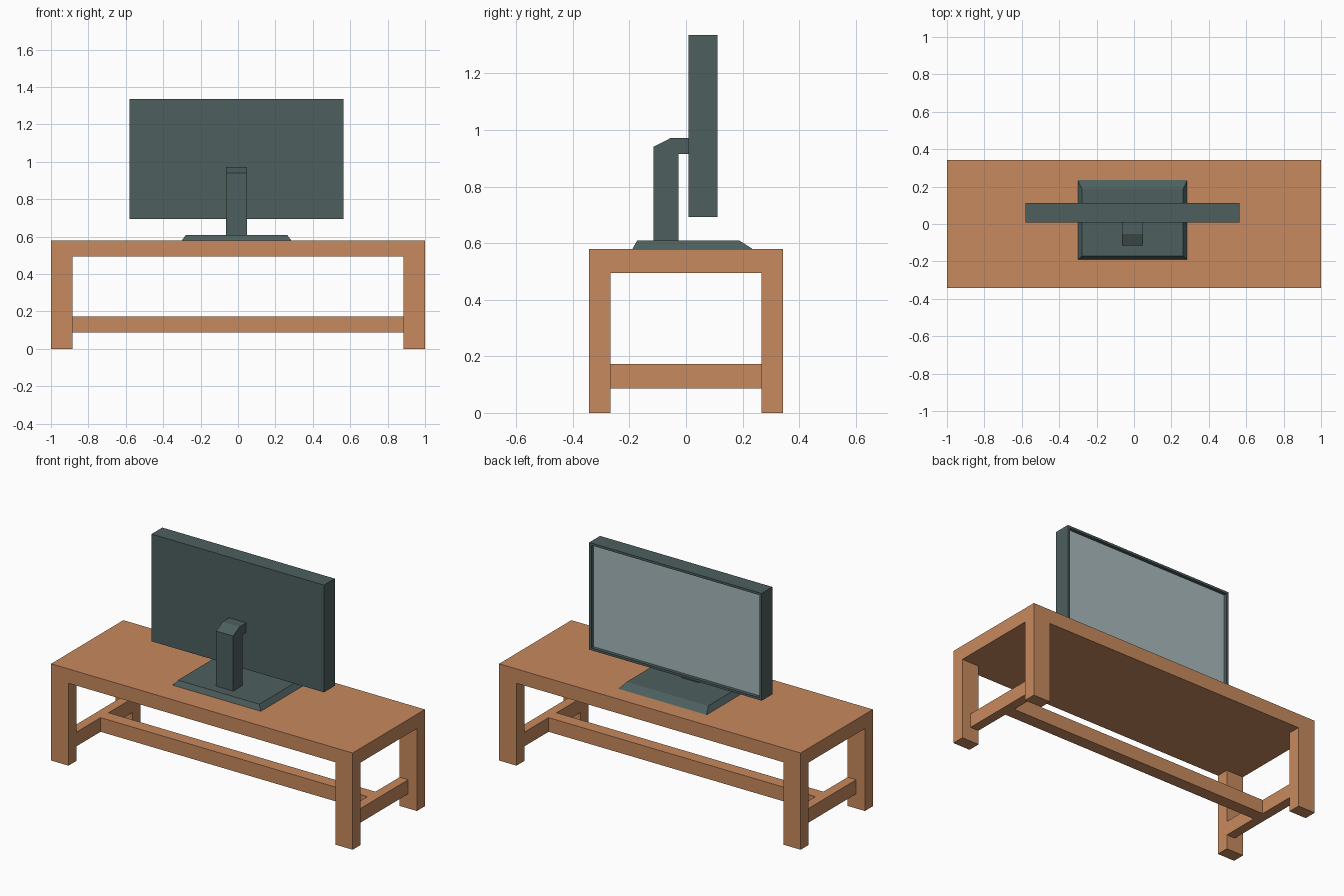
import bpy, bmesh
from mathutils import Vector

if "Cube" in bpy.data.objects:
    bpy.data.objects.remove(bpy.data.objects["Cube"])


def material(name, color):
    mat = bpy.data.materials.new(name)
    mat.diffuse_color = (*color, 1)
    mat.use_nodes = True
    mat.node_tree.nodes["Principled BSDF"].inputs["Base Color"].default_value = mat.diffuse_color
    return mat


wood = material("wood", (0.578, 0.254, 0.112))
casing = material("dark_casing", (0.074, 0.114, 0.112))
glass = material("screen_glass", (0.39, 0.485, 0.508))


def finish(name, bm, *mats):
    bmesh.ops.recalc_face_normals(bm, faces=bm.faces[:])
    mesh = bpy.data.meshes.new(name)
    bm.to_mesh(mesh)
    bm.free()
    for m in mats:
        mesh.materials.append(m)
    obj = bpy.data.objects.new(name, mesh)
    bpy.context.collection.objects.link(obj)
    return obj


def box_bm(lo, hi):
    lo, hi = Vector(lo), Vector(hi)
    bm = bmesh.new()
    bmesh.ops.create_cube(bm, size=1)
    for v in bm.verts:
        v.co = Vector(((lo[i] + hi[i]) / 2 + v.co[i] * (hi[i] - lo[i]) for i in range(3)))
    bm.normal_update()
    return bm


def extrude(bm, faces, offset):
    new = bmesh.ops.extrude_discrete_faces(bm, faces=faces)["faces"]
    for f in new:
        bmesh.ops.translate(bm, verts=f.verts[:], vec=offset)
    return new


# Table: slab cut along the leg lines, corner cells extruded down as legs
W, D, TOP, UNDER = 1.0, 0.342, 0.58, 0.494
LEG_X, LEG_Y = 0.885, 0.266
bm = box_bm((-W, -D, UNDER), (W, D, TOP))
for axis, cut in ((0, LEG_X), (1, LEG_Y)):
    for s in (-1, 1):
        co, no = Vector(), Vector()
        co[axis], no[axis] = s * cut, 1
        bmesh.ops.bisect_plane(bm, geom=bm.verts[:] + bm.edges[:] + bm.faces[:],
                               plane_co=co, plane_no=no)
bm.normal_update()
corners = []
for f in bm.faces:
    c = f.calc_center_median()
    if f.normal.z < -0.9 and abs(c.x) > LEG_X and abs(c.y) > LEG_Y:
        corners.append(f)
extrude(bm, corners, (0, 0, -UNDER))
finish("table_top_and_legs", bm, wood)

# H-shaped stretcher between the legs
Z0, Z1 = 0.087, 0.172
for side, x0, x1 in (("left", -0.942, -LEG_X), ("right", LEG_X, 0.942)):
    finish(side + "_stretcher", box_bm((x0, -LEG_Y, Z0), (x1, LEG_Y, Z1)), wood)
finish("long_stretcher", box_bm((-LEG_X, -0.038, Z0), (LEG_X, 0.038, Z1)), wood)

# Monitor: casing with a recessed screen facing the back
CX = -0.008
bm = box_bm((CX - 0.572, 0.009, 0.693), (CX + 0.572, 0.111, 1.336))
panel = [f for f in bm.faces if f.normal.y > 0.9]
bmesh.ops.inset_individual(bm, faces=panel, thickness=0.014, use_even_offset=True)
for f in extrude(bm, panel, (0, -0.02, 0)):
    f.material_index = 1
finish("monitor", bm, casing, glass)

# Stand base: tapered plate
bm = box_bm((CX - 0.2925, -0.189, TOP), (CX + 0.2925, 0.234, 0.61))
for v in bm.verts:
    if v.co.z > 0.6:
        v.co.x = CX + (0.27 if v.co.x > CX else -0.27)
        v.co.y = 0.187 if v.co.y > 0 else -0.172
finish("stand_base", bm, casing)

# Stand neck: side profile swept across x
profile = [(-0.115, 0.61), (-0.027, 0.61), (-0.027, 0.915), (0.009, 0.915),
           (0.009, 0.972), (-0.053, 0.972), (-0.115, 0.94)]
bm = bmesh.new()
face = bm.faces.new([bm.verts.new((CX - 0.056, y, z)) for y, z in profile])
swept = bmesh.ops.extrude_face_region(bm, geom=[face], use_keep_orig=True)["geom"]
bmesh.ops.translate(bm, verts=[g for g in swept if isinstance(g, bmesh.types.BMVert)],
                    vec=(0.112, 0, 0))
finish("stand_neck", bm, casing)
